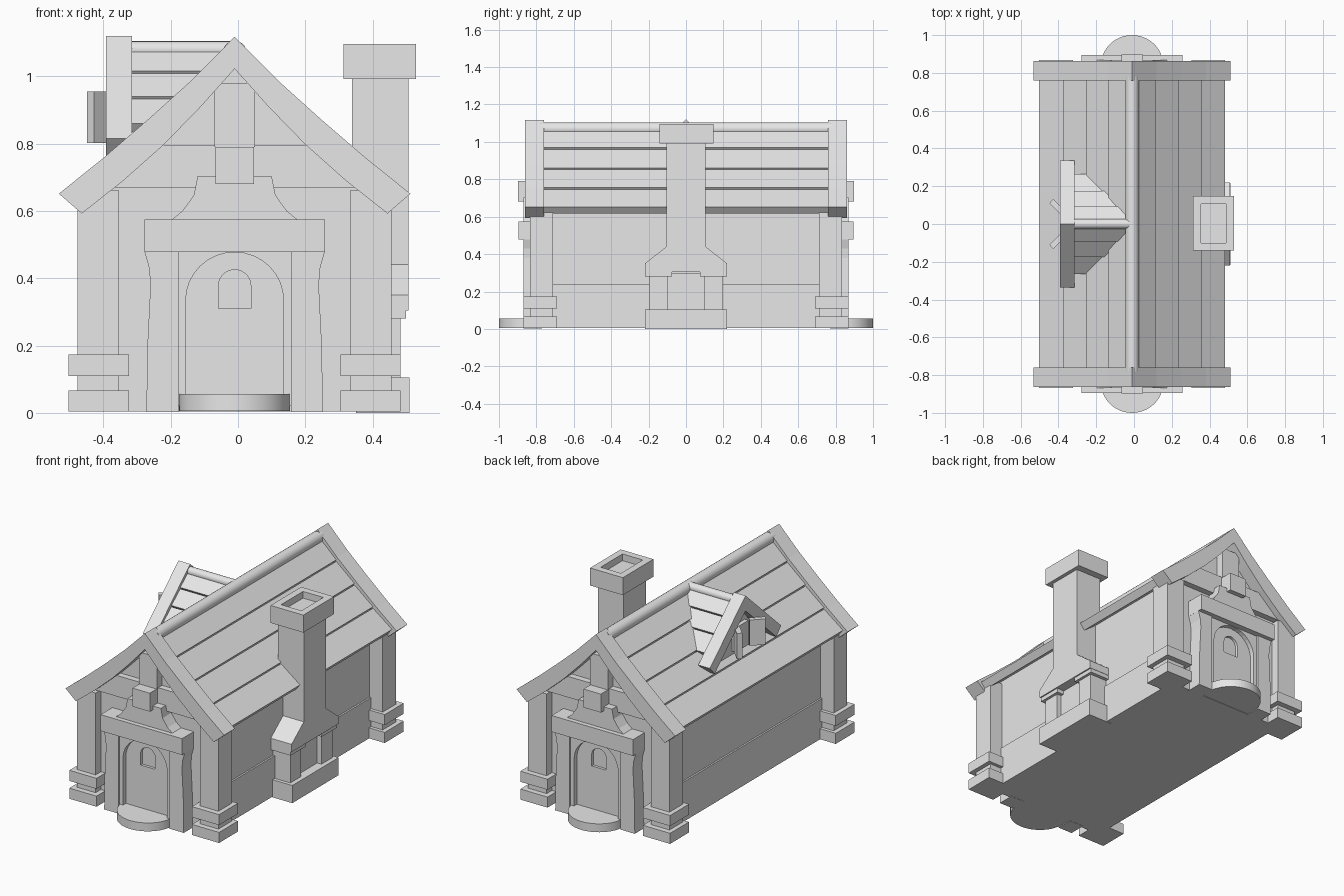
import bpy, bmesh, math
from mathutils import Vector, Matrix

cube = bpy.data.objects.get("Cube")
if cube:
    bpy.data.objects.remove(cube, do_unlink=True)

CX = -0.01  # the house axis sits slightly off centre

stone = bpy.data.materials.new("plain_grey")
stone.use_nodes = True
stone.diffuse_color = (0.8, 0.8, 0.8, 1)
stone.node_tree.nodes["Principled BSDF"].inputs["Base Color"].default_value = (0.8, 0.8, 0.8, 1)


def finish(name, bm, mirror=""):
    """Turn a bmesh into a named object, mirrored over the given house axes."""
    bmesh.ops.recalc_face_normals(bm, faces=bm.faces)
    mesh = bpy.data.meshes.new(name)
    bm.to_mesh(mesh)
    bm.free()
    mesh.materials.append(stone)
    ob = bpy.data.objects.new(name, mesh)
    bpy.context.collection.objects.link(ob)
    ob.location.x = CX
    if mirror:
        mod = ob.modifiers.new("Mirror", 'MIRROR')
        mod.use_axis = ("x" in mirror, "y" in mirror, False)
        mod.use_mirror_merge = False
    return ob


def prism(name, pts, axis, a, b, mirror=""):
    """Extrude a 2D outline from a to b along an axis."""
    place = {"x": lambda p, t: (t, p[0], p[1]),
             "y": lambda p, t: (p[0], t, p[1]),
             "z": lambda p, t: (p[0], p[1], t)}[axis]
    bm = bmesh.new()
    face = bm.faces.new([bm.verts.new(place(p, a)) for p in pts])
    ext = bmesh.ops.extrude_face_region(bm, geom=[face])
    verts = [v for v in ext["geom"] if isinstance(v, bmesh.types.BMVert)]
    bmesh.ops.translate(bm, verts=verts, vec=Vector(place((0, 0), b - a)))
    return finish(name, bm, mirror)


def box(name, x, y, z, mirror=""):
    return prism(name, [(x[0], y[0]), (x[1], y[0]), (x[1], y[1]), (x[0], y[1])], "z", *z, mirror)


def both(half):
    """Complete a half outline symmetrically."""
    return half + [(-x, z) for x, z in reversed(half)]


def arc(w, spring, rise, turn, n):
    """Points of an arch from its right foot, over the given angle."""
    return [(w * math.cos(turn * i / n), spring + rise * math.sin(turn * i / n))
            for i in range(n + 1)]


def arch(w, z0, spring, rise):
    """Outline of an arched opening."""
    return [(-w, z0), (w, z0)] + arc(w, spring, rise, math.pi, 16)


def beam(name, axis, length, z, r, centre):
    """Round ridge beam."""
    bm = bmesh.new()
    turn = Matrix.Rotation(math.pi / 2, 4, "X" if axis == "y" else "Y")
    bmesh.ops.create_cone(bm, cap_ends=True, segments=20, radius1=r, radius2=r, depth=length,
                          matrix=Matrix.Translation((centre, 0, z)) @ turn)
    return finish(name, bm)


def smooth(ob):
    bpy.ops.object.select_all(action='DESELECT')
    ob.select_set(True)
    bpy.context.view_layer.objects.active = ob
    bpy.ops.object.shade_smooth_by_angle(angle=math.radians(30))


# Roof curve: height of the outer edge at a distance from the ridge
CURVE = [(0, 1.117), (0.13, 0.986), (0.26, 0.869), (0.39, 0.757), (0.522, 0.651)]


def roof_z(d):
    for (d0, z0), (d1, z1) in zip(CURVE, CURVE[1:]):
        if d <= d1:
            return z0 + (z1 - z0) * (d - d0) / (d1 - d0)
    return CURVE[-1][1]


# House body and lower wall course
prism("house_walls", both([(0.38, 0.004), (0.38, 0.68), (0, 1.03)]), "y", -0.785, 0.785)
box("wall_plinth", (0.37, 0.39), (-0.72, 0.72), (0.004, 0.24), "x")

# Corner posts on stacked blocks
box("corner_post", (0.343, 0.466), (0.71, 0.835), (0.004, 0.66), "xy")
for label, z in (("lower", (0.004, 0.067)), ("upper", (0.11, 0.173))):
    box(label + "_post_block", (0.314, 0.493), (0.69, 0.868), z, "xy")

# Curved boards on the gable ends
inner = [(0.454, 0.592), (0.33, 0.69), (0.21, 0.797), (0.1, 0.91), (0, 1.022)]
prism("gable_board", CURVE + inner, "y", 0.76, 0.862, "xy")

# Overlapping roof planks
steps = [0.01, 0.125, 0.245, 0.367, 0.492]
for i, (d0, d1) in enumerate(zip(steps, steps[1:])):
    z0, z1 = roof_z(d0) - 0.031, roof_z(d1) - 0.022
    ny, nx = 0.036, 0.03
    prism("roof_plank", [(d0, z0), (d1, z1), (d1 - nx, z1 - ny), (max(d0 - nx, 0), z0 - ny)],
          "y", -0.775 + 0.006 * (i % 2), 0.775 - 0.006 * (i % 2), "x")
smooth(beam("ridge_beam", "y", 1.56, 1.069, 0.036, 0))

# Gable timbers
prism("gable_tie_beam", both([(0.36, 0.67), (0.25, 0.795)]), "y", 0.77, 0.822, "y")
box("gable_king_post", (-0.06, 0.06), (0.77, 0.832), (0.79, 0.98), "y")

# Portal
prism("portal_column", [(0.167, 0.003), (0.262, 0.003), (0.259, 0.2), (0.25, 0.38),
                        (0.254, 0.43), (0.268, 0.48), (0.167, 0.48)], "y", 0.77, 0.87, "xy")
box("portal_lintel", (-0.268, 0.268), (0.77, 0.895), (0.478, 0.575), "y")
prism("portal_hood", both([(0.185, 0.575), (0.155, 0.6), (0.133, 0.63), (0.121, 0.648),
                           (0.11, 0.703)]), "y", 0.77, 0.868, "y")
box("portal_keystone", (-0.057, 0.057), (0.77, 0.897), (0.68, 0.79), "y")
prism("door_surround", [(0, 0.48), (0.17, 0.48), (0.17, 0.02), (0.145, 0.02)]
      + arc(0.145, 0.335, 0.142, math.pi / 2, 8), "y", 0.77, 0.86, "xy")

# Door with a recessed window
door = prism("door", arch(0.146, 0.02, 0.335, 0.143), "y", 0.77, 0.833, "y")
cutter = prism("window_cutter", arch(0.048, 0.31, 0.378, 0.047), "y", 0.817, 0.9)
cut = door.modifiers.new("Window", 'BOOLEAN')
cut.operation, cut.object, cut.solver = 'DIFFERENCE', cutter, 'EXACT'
bpy.context.view_layer.objects.active = door
bpy.ops.object.modifier_move_to_index(modifier="Window", index=0)
bpy.ops.object.modifier_apply(modifier="Window")
bpy.data.objects.remove(cutter, do_unlink=True)

# Round doorstep
step = arc(0.165, 0.84, 0.16, math.pi, 24)
smooth(prism("doorstep", [(-0.165, 0.77), (0.165, 0.77)] + step, "z", 0.006, 0.056, "y"))

# Chimney with hearth
box("chimney_base", (0.36, 0.52), (-0.218, 0.218), (0, 0.105))
box("hearth_pillar", (0.36, 0.493), (0.095, 0.197), (0.1, 0.29), "y")
box("hearth_back", (0.36, 0.465), (-0.1, 0.1), (0.1, 0.3))
box("hearth_ledge", (0.36, 0.509), (0.075, 0.218), (0.28, 0.306), "y")
prism("chimney_shaft", both([(0.22, 0.304), (0.22, 0.35), (0.105, 0.44), (0.105, 1.0)]),
      "x", 0.348, 0.517)

# Chimney cap with a sunken flue
bm = bmesh.new()
bmesh.ops.create_cube(bm, size=1, matrix=Matrix.Translation((0.431, 0.003, 1.043))
                      @ Matrix.Diagonal((0.216, 0.288, 0.104, 1)))
top = max(bm.faces, key=lambda f: f.calc_center_median().z)
bmesh.ops.inset_region(bm, faces=[top], thickness=0.058)
flue = bmesh.ops.extrude_discrete_faces(bm, faces=[top])["faces"][0]
bmesh.ops.translate(bm, verts=flue.verts, vec=(0, 0, -0.04))
finish("chimney_cap", bm)

# Dormer boards, planks and front wall
prism("dormer_board", [(0, 1.12), (0.335, 0.815), (0.29, 0.765), (0, 1.03)], "x", -0.382, -0.305, "y")
SLOPE = 0.91
rows = [0, 0.093, 0.176, 0.265]
for y0, y1 in zip(rows, rows[1:]):
    z0, z1 = 1.092 - SLOPE * y0, 1.1 - SLOPE * y1
    end = min(-0.02, -(1.1 - z0) / 0.93 + 0.03)
    prism("dormer_plank", [(y0, z0), (y1, z1), (y1 - 0.02, z1 - 0.025), (y0, z0 - 0.04)],
          "x", -0.32, end, "y")
smooth(beam("dormer_ridge_beam", "x", 0.32, 1.078, 0.026, -0.165))
prism("dormer_wall", both([(0.26, 0.76), (0, 1.04)]), "x", -0.335, -0.28)

# Dormer window and open shutters
box("dormer_window", (-0.36, -0.33), (-0.06, 0.06), (0.8, 0.945))
prism("dormer_shutter", [(-0.355, 0.07), (-0.418, 0.133), (-0.438, 0.11), (-0.375, 0.047)],
      "z", 0.802, 0.955, "y")
